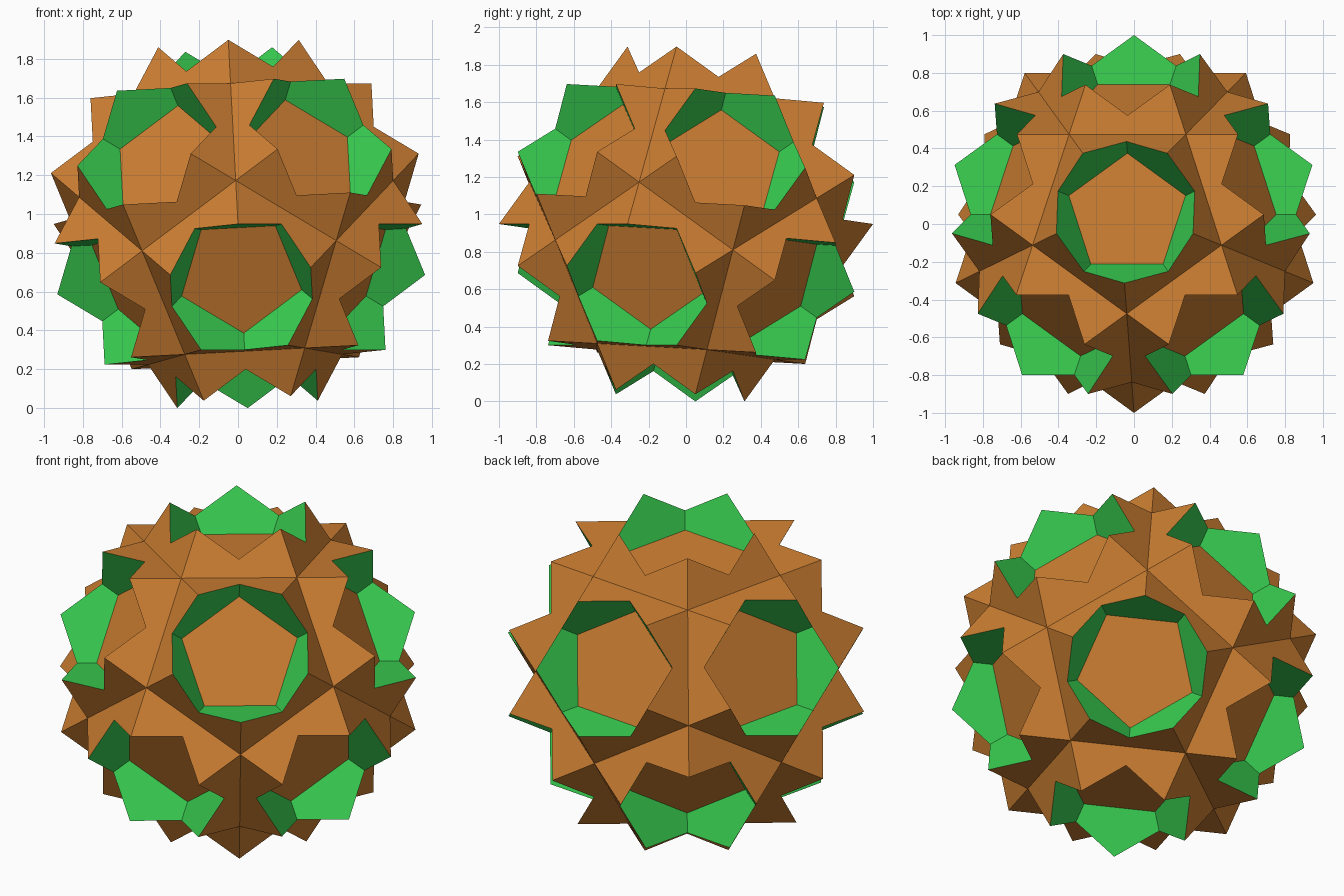
import bpy, bmesh, math
from mathutils import Vector, Matrix

cube = bpy.data.objects.get("Cube")
if cube:
    bpy.data.objects.remove(cube, do_unlink=True)


def make_material(name, rgb):
    mat = bpy.data.materials.new(name)
    mat.use_nodes = True
    mat.diffuse_color = (*rgb, 1)
    mat.node_tree.nodes["Principled BSDF"].inputs["Base Color"].default_value = (*rgb, 1)
    return mat


orange = make_material("warm orange", (0.610, 0.212, 0.032))
green = make_material("bright green", (0.040, 0.610, 0.080))

# Proportions of the star solid, with all points on a unit sphere
PHI = (1 + math.sqrt(5)) / 2
SPHERE = math.sqrt(11 + 4 * math.sqrt(5)) / 2
SMALL = 1 / (2 * math.sin(math.pi / 5))          # circumradius of a unit pentagon
TIP = PHI / SPHERE                               # radius of the star tips
NOTCH = TIP * math.cos(math.radians(54)) / math.cos(math.radians(36))
STAR_HEIGHT = math.sqrt(1 - TIP ** 2)
PENTAGON = PHI ** 2 * SMALL / SPHERE             # radius of the big pentagons
PENTAGON_HEIGHT = math.sqrt(1 - PENTAGON ** 2)

# Twelve five-fold directions
axes = [Vector((0, 0, 1))]
for k in range(5):
    a = math.radians(90 + 72 * k)
    axes.append(Vector((2 * math.cos(a), 2 * math.sin(a), 1)) / math.sqrt(5))
axes += [-a for a in axes]

# Turn the solid so that one point lies on the y axis and an edge is level
lean = math.radians(180 - 90) - math.acos(-1 / math.sqrt(5)) + math.asin(SMALL / SPHERE)
edge = PHI ** 2 / SPHERE
ring = math.sin(math.acos(1 - edge ** 2 / 2))
roll = math.asin(edge * PHI / 2 / ring) - math.pi / 2
turn = Matrix.Rotation(roll, 3, 'Y') @ Matrix.Rotation(lean, 3, 'X')
LIFT = Vector((0, 0, ring * math.cos(roll)))


def build_faces(name, radii, height, mat):
    """One flat polygon across each five-fold axis; radii repeat around it."""
    bm = bmesh.new()
    for axis in axes:
        near = next(b for b in axes if 0.4 < axis.dot(b) < 0.5)
        u = (near - axis * axis.dot(near)).normalized()
        v = axis.cross(u)
        n = len(radii)
        points = []
        for i, r in enumerate(radii):
            t = 2 * math.pi * i / n
            p = axis * height + u * (r * math.cos(t)) + v * (r * math.sin(t))
            points.append(bm.verts.new(turn @ p + LIFT))
        bm.faces.new(points)
    mesh = bpy.data.meshes.new(name)
    bm.to_mesh(mesh)
    bm.free()
    mesh.materials.append(mat)
    obj = bpy.data.objects.new(name, mesh)
    bpy.context.scene.collection.objects.link(obj)
    return obj


# Ten-pointed stars form the body and spikes; pentagons form the recess walls
build_faces("star_faces", [NOTCH, TIP] * 10, STAR_HEIGHT, orange)
build_faces("pentagon_faces", [PENTAGON] * 5, PENTAGON_HEIGHT, green)
